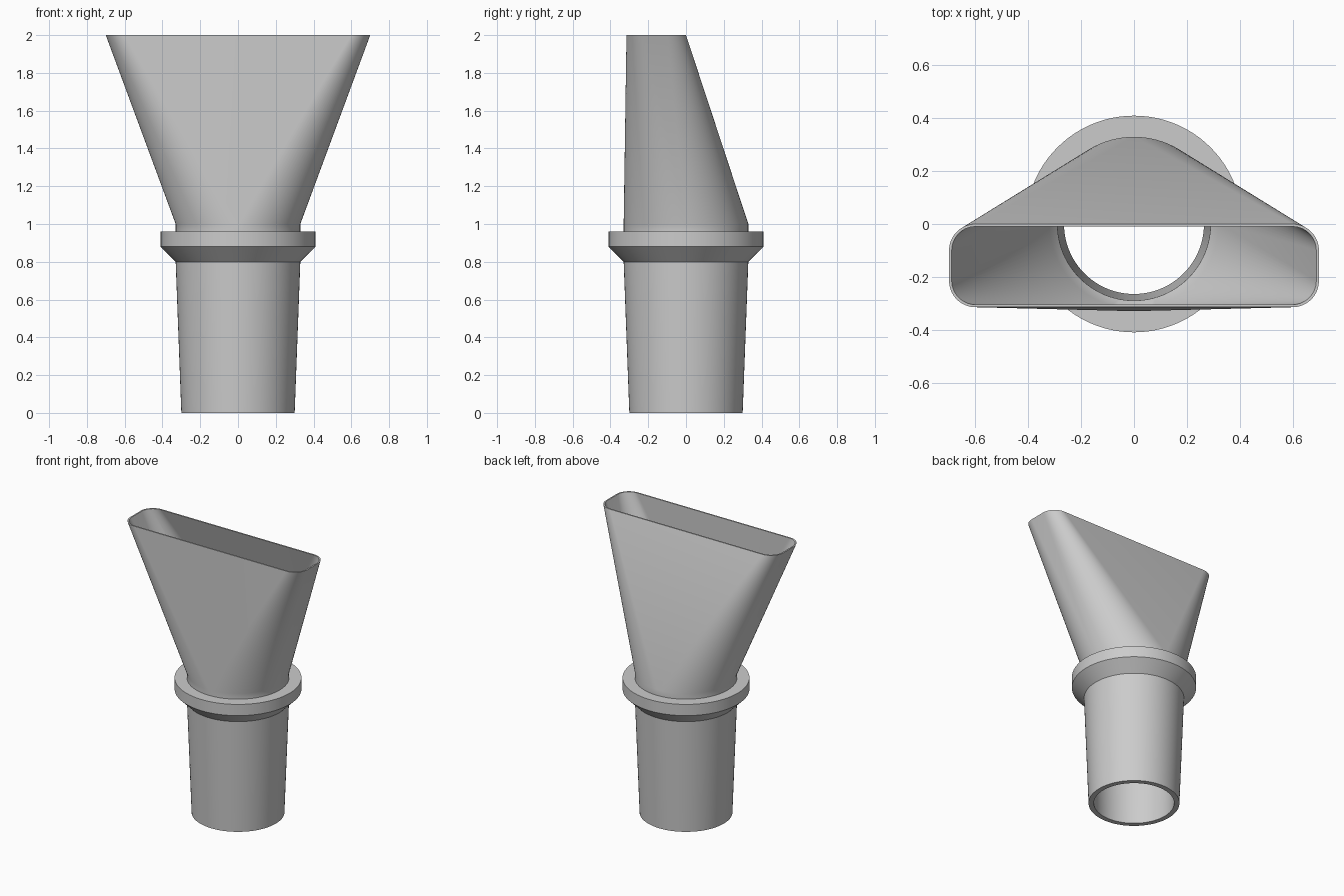
import bpy, bmesh
from math import sin, cos, pi

cube = bpy.data.objects.get("Cube")
if cube:
    bpy.data.objects.remove(cube)

STEPS = 24  # segments per quarter turn


def ring(z, radius, half_x=0.0, y_min=0.0, y_max=0.0):
    """Four quarter arcs around the corners of a rectangle; a circle when it has no size."""
    centres = [(half_x, y_max), (-half_x, y_max), (-half_x, y_min), (half_x, y_min)]
    points = []
    for quarter, (cx, cy) in enumerate(centres):
        for i in range(STEPS + 1):
            a = (quarter + i / STEPS) * pi / 2
            points.append((cx + radius * cos(a), cy + radius * sin(a), z))
    return points


def mouth(inset):
    """Wide rounded slot at the top."""
    return ring(2.0, 0.10 - inset, 0.60, -0.215, -0.10)


def closed_loft(name, rings, material):
    """Skin consecutive rings, joining the last back to the first."""
    bm = bmesh.new()
    loops = [[bm.verts.new(p) for p in pts] for pts in rings]
    for low, high in zip(loops, loops[1:] + loops[:1]):
        count = len(low)
        for i in range(count):
            j = (i + 1) % count
            bm.faces.new((low[i], low[j], high[j], high[i]))
    # Circle points shared by two quarters merge, leaving flat triangles
    bmesh.ops.remove_doubles(bm, verts=bm.verts, dist=0.00001)
    bmesh.ops.recalc_face_normals(bm, faces=bm.faces)
    mesh = bpy.data.meshes.new(name)
    bm.to_mesh(mesh)
    bm.free()
    mesh.materials.append(material)
    obj = bpy.data.objects.new(name, mesh)
    bpy.context.collection.objects.link(obj)
    bpy.ops.object.select_all(action="DESELECT")
    obj.select_set(True)
    bpy.context.view_layer.objects.active = obj
    bpy.ops.object.shade_smooth_by_angle(angle=pi / 6)
    return obj


grey = bpy.data.materials.new("light grey plastic")
grey.use_nodes = True
colour = (0.6, 0.6, 0.6, 1.0)
grey.diffuse_color = colour
grey.node_tree.nodes["Principled BSDF"].inputs["Base Color"].default_value = colour

# Outer wall: tapered tube, collar, short neck
outer = [(0, 0.30), (0.80, 0.33), (0.88, 0.41), (0.96, 0.41), (0.96, 0.33), (1.0, 0.33)]
# Inner wall, from the flare down to the open bottom
inner = [(1.0, 0.32), (0.96, 0.29), (0, 0.265)]

rings = [ring(z, r) for z, r in outer]
rings += [mouth(0), mouth(0.01)]
rings += [ring(z, r) for z, r in inner]
closed_loft("nozzle_with_collar", rings, grey)
